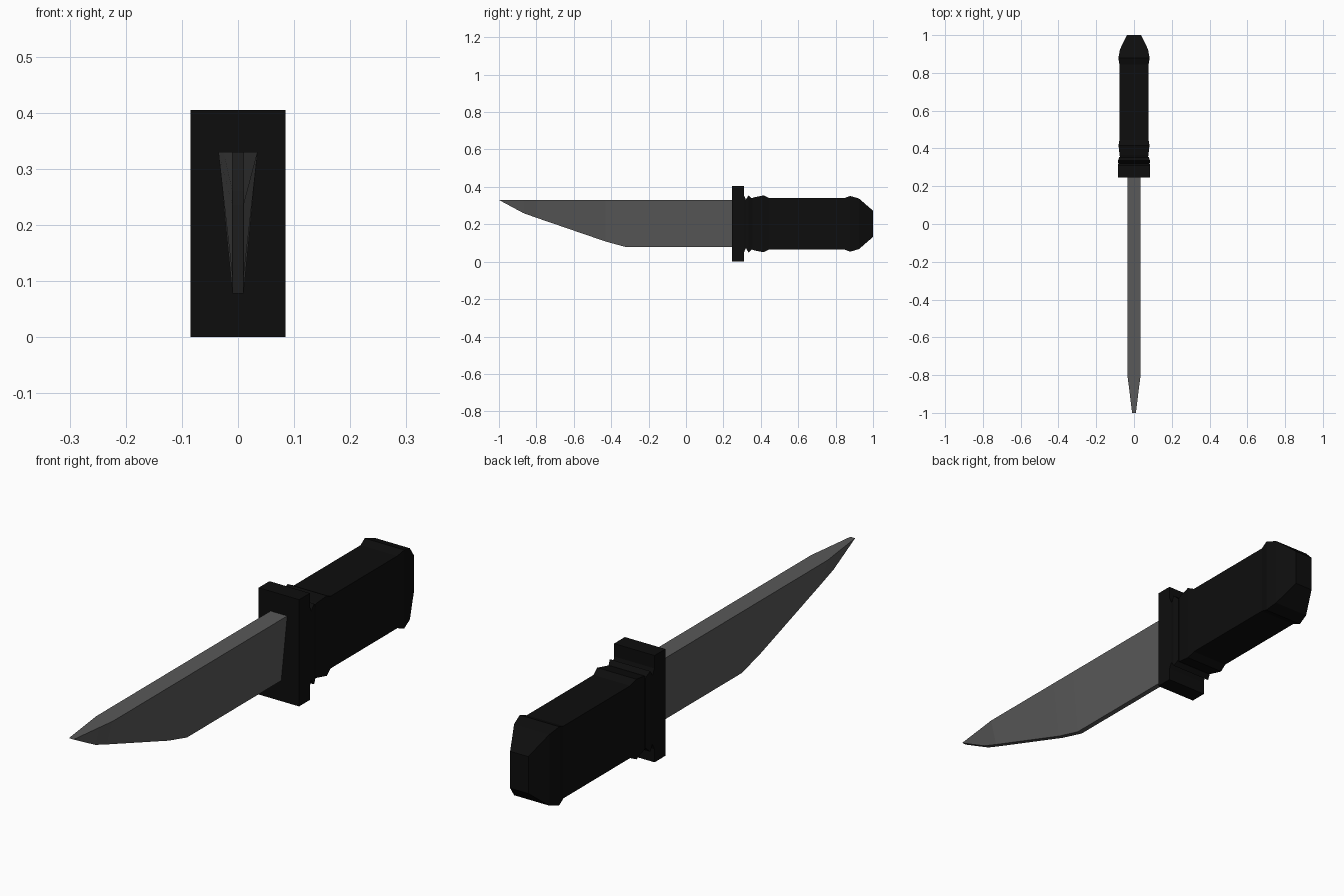
import bpy
import bmesh

cube = bpy.data.objects.get("Cube")
if cube:
    bpy.data.objects.remove(cube, do_unlink=True)


def material(name, value):
    mat = bpy.data.materials.new(name)
    mat.use_nodes = True
    colour = (value, value, value, 1)
    mat.diffuse_color = colour
    mat.node_tree.nodes["Principled BSDF"].inputs["Base Color"].default_value = colour
    return mat


def loft(name, sections, mat):
    """Skin four-sided sections (y, bottom half width, top half width, bottom z, top z)."""
    bm = bmesh.new()
    rings = []
    for y, low, high, bottom, top in sections:
        corners = [(-low, bottom), (low, bottom), (high, top), (-high, top)]
        rings.append([bm.verts.new((x, y, z)) for x, z in corners])
    for a, b in zip(rings, rings[1:]):
        for i in range(4):
            j = (i + 1) % 4
            bm.faces.new((a[i], a[j], b[j], b[i]))
    bm.faces.new(rings[0])
    bm.faces.new(rings[-1])
    # Close sections that shrink to a line
    bmesh.ops.remove_doubles(bm, verts=bm.verts, dist=0.0001)
    bmesh.ops.recalc_face_normals(bm, faces=bm.faces)
    mesh = bpy.data.meshes.new(name)
    bm.to_mesh(mesh)
    bm.free()
    mesh.materials.append(mat)
    obj = bpy.data.objects.new(name, mesh)
    bpy.context.collection.objects.link(obj)
    return obj


def symmetric_loft(name, profile, mat):
    """Skin rectangles (y, half width, half height) about the handle axis."""
    axis = 0.2025
    return loft(name, [(y, w, w, axis - h, axis + h) for y, w, h in profile], mat)


steel = material("dark steel", 0.1)
black = material("black grip", 0.004)

# Blade: flat spine, narrow cutting edge, sweeping up to the tip
SPINE = 0.33
EDGE = 0.01
belly = [(-1, EDGE, SPINE), (-0.87, 0.026, 0.26), (-0.8, 0.035, 0.235),
         (-0.43, 0.035, 0.108), (-0.32, 0.035, 0.078), (0.26, 0.035, 0.078)]
loft("blade", [(y, EDGE, high, bottom, SPINE) for y, high, bottom in belly], steel)

# Guard: plain block
symmetric_loft("guard", [(0.245, 0.085, 0.2025), (0.31, 0.085, 0.2025)], black)

# Collar: small ridge behind the guard
symmetric_loft("collar", [(0.305, 0.085, 0.165), (0.32, 0.083, 0.13),
                          (0.335, 0.085, 0.153), (0.355, 0.078, 0.133)], black)

# Grip: flared front ring, straight body, flared and tapered pommel
symmetric_loft("grip", [(0.35, 0.074, 0.137), (0.365, 0.076, 0.142),
                        (0.415, 0.082, 0.152), (0.445, 0.077, 0.137),
                        (0.845, 0.077, 0.137), (0.878, 0.083, 0.149),
                        (0.925, 0.074, 0.135), (1, 0.038, 0.07)], black)
